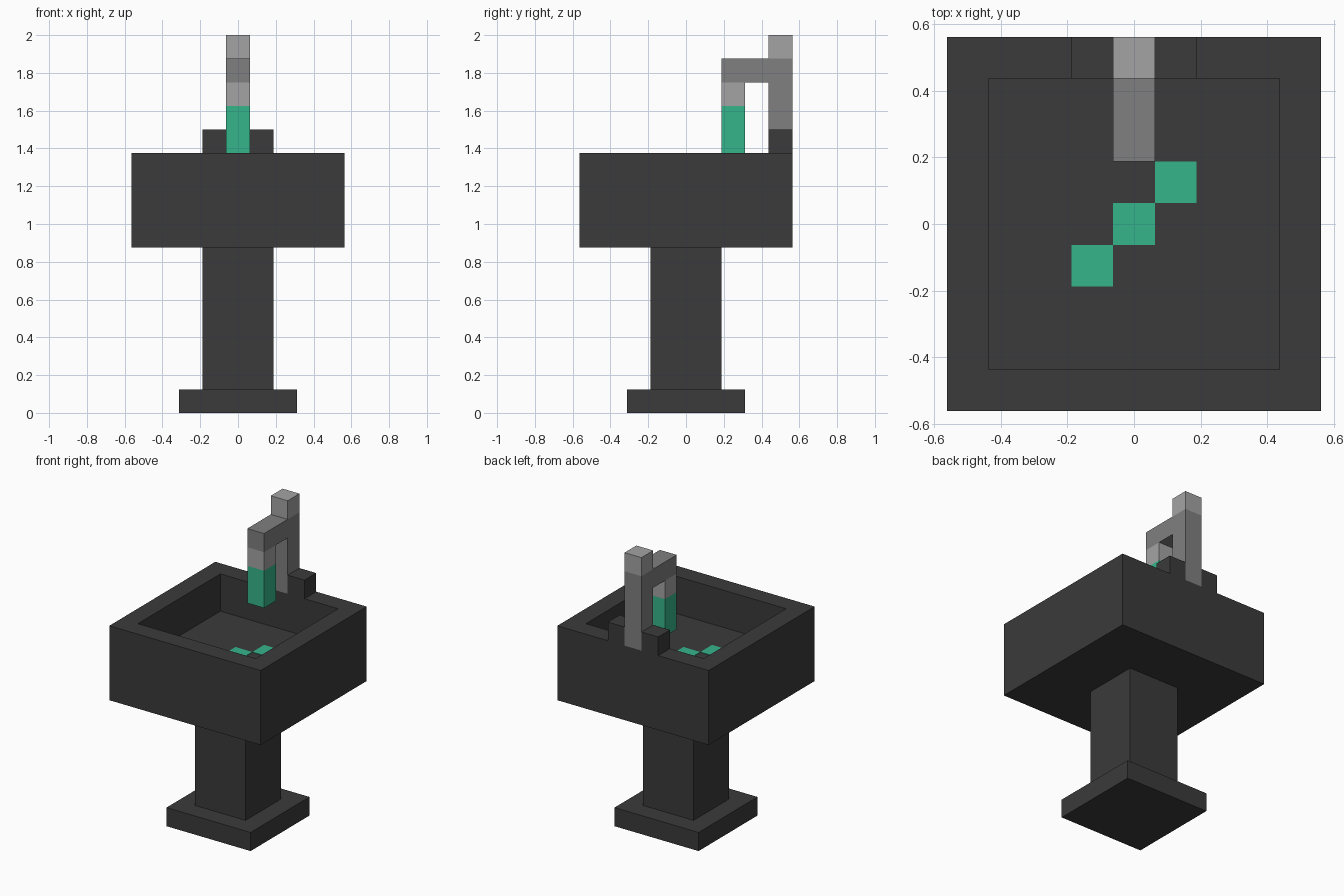
import bpy, bmesh
from mathutils import Vector

cube = bpy.data.objects.get("Cube")
if cube:
    bpy.data.objects.remove(cube, do_unlink=True)

U = 0.125  # block size


def material(name, r, g, b):
    m = bpy.data.materials.new(name)
    m.use_nodes = True
    m.diffuse_color = (r, g, b, 1)
    m.node_tree.nodes["Principled BSDF"].inputs["Base Color"].default_value = (r, g, b, 1)
    return m


DARK = material("dark stone", 0.043, 0.043, 0.043)
GREY = material("mid grey metal", 0.214, 0.214, 0.214)
LIGHT = material("light grey metal", 0.371, 0.371, 0.371)
GREEN = material("green water", 0.037, 0.462, 0.260)


def finish(name, bm, mat):
    bmesh.ops.recalc_face_normals(bm, faces=bm.faces)
    me = bpy.data.meshes.new(name)
    bm.to_mesh(me)
    bm.free()
    me.materials.append(mat)
    ob = bpy.data.objects.new(name, me)
    bpy.context.collection.objects.link(ob)
    return ob


def box_bm(x, y, z):
    """Box from (min, max) ranges given in blocks."""
    bm = bmesh.new()
    bmesh.ops.create_cube(bm, size=1)
    for v in bm.verts:
        v.co = Vector([U * (r[0] if c < 0 else r[1]) for c, r in zip(v.co, (x, y, z))])
    return bm


def box(name, mat, x, y, z):
    return finish(name, box_bm(x, y, z), mat)


# Pedestal
box("foot", DARK, (-2.5, 2.5), (-2.5, 2.5), (0, 1))
box("pedestal", DARK, (-1.5, 1.5), (-1.5, 1.5), (1, 7))

# Basin: top face inset for the rim, then pushed down
bm = box_bm((-4.5, 4.5), (-4.5, 4.5), (7, 11))
bm.normal_update()
top = max(bm.faces, key=lambda f: f.calc_center_median().z)
bmesh.ops.inset_region(bm, faces=[top], thickness=U, use_even_offset=True)
well = bmesh.ops.extrude_face_region(bm, geom=[top])
bmesh.ops.translate(bm, vec=(0, 0, -2 * U),
                    verts=[g for g in well["geom"] if isinstance(g, bmesh.types.BMVert)])
if top.is_valid:
    bmesh.ops.delete(bm, geom=[top], context="FACES_ONLY")
finish("basin", bm, DARK)

# Drain puddles, a diagonal row on the basin floor
for i in (-1, 0, 1):
    box(f"drain_puddle_{i + 2}", GREEN, (i - 0.5, i + 0.5), (i - 0.5, i + 0.5), (9, 9.02))

# Tap mounts either side of the pipe
for side, x in (("left", (0.5, 1.5)), ("right", (-1.5, -0.5))):
    box(f"tap_mount_{side}", DARK, x, (3.5, 4.5), (11, 12))

# Pipe and arm: one bent profile extruded across the width
bm = bmesh.new()
outline = [(4.5, 11), (4.5, 15), (1.5, 15), (1.5, 14), (3.5, 14), (3.5, 11)]
face = bm.faces.new([bm.verts.new((-0.5 * U, y * U, z * U)) for y, z in outline])
ext = bmesh.ops.extrude_face_region(bm, geom=[face])
bmesh.ops.translate(bm, vec=(U, 0, 0),
                    verts=[g for g in ext["geom"] if isinstance(g, bmesh.types.BMVert)])
finish("tap_pipe", bm, GREY)

# Tap handle, spout tip and falling water
box("tap_handle", LIGHT, (-0.5, 0.5), (3.5, 4.5), (15, 16))
box("spout_tip", LIGHT, (-0.5, 0.5), (1.5, 2.5), (13, 14))
box("water_stream", GREEN, (-0.5, 0.5), (1.5, 2.5), (11, 13))
